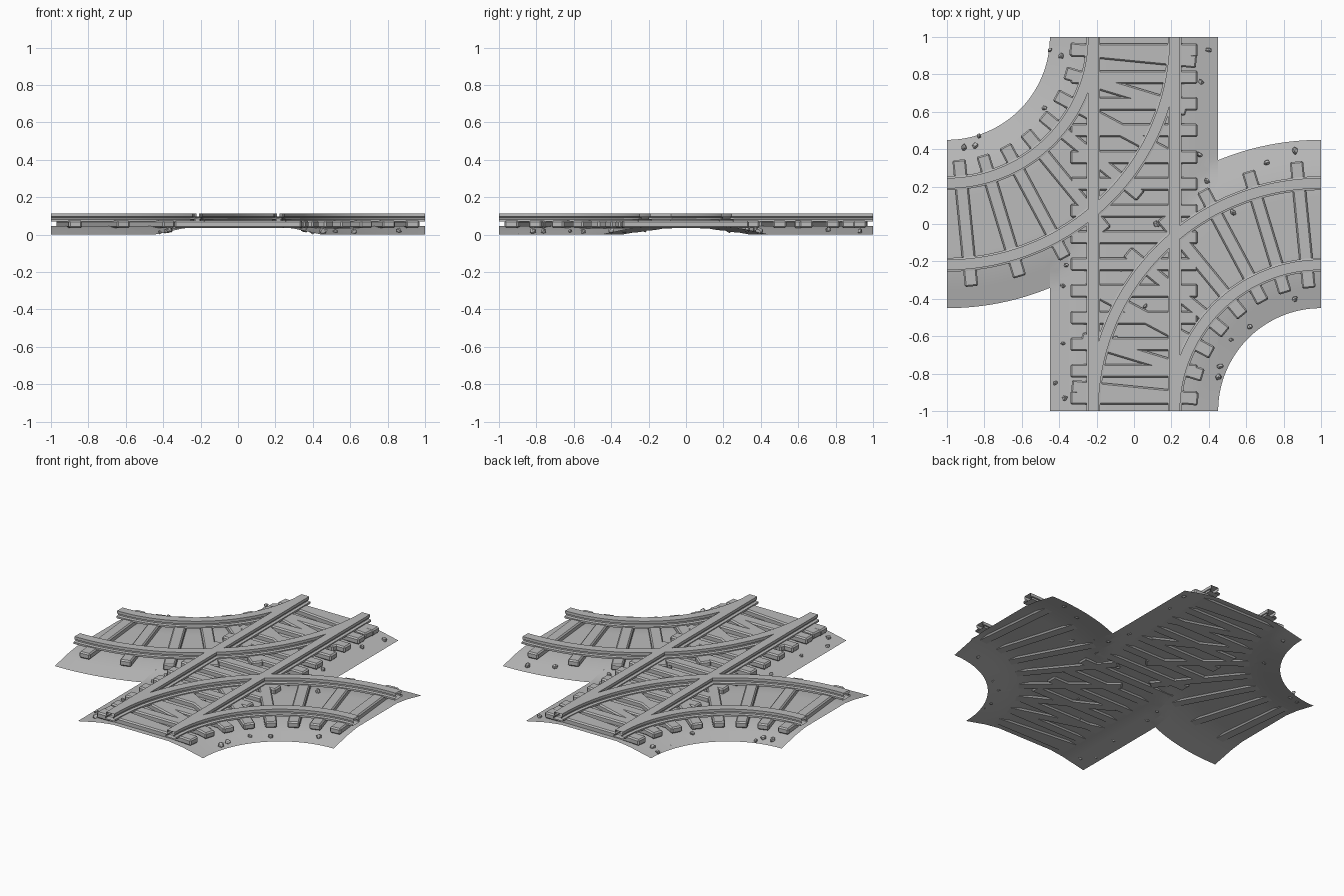
import bpy, bmesh, math, random
from mathutils import Matrix, Vector

if "Cube" in bpy.data.objects:
    bpy.data.objects.remove(bpy.data.objects["Cube"], do_unlink=True)
random.seed(4)

grey = bpy.data.materials.new("stone grey")
grey.use_nodes = True
GREY = (0.5, 0.5, 0.5, 1)
grey.diffuse_color = GREY
grey.node_tree.nodes["Principled BSDF"].inputs["Base Color"].default_value = GREY

GAUGE = 0.218


# Track layouts: t runs along the track, d is the offset from its centre line
def straight(t, d):
    return Vector((d, 2 * t - 1, 0))


def left_curve(t, d):
    a = t * math.pi / 2
    return Vector((-1 + (1 + d) * math.sin(a), 1 - (1 + d) * math.cos(a), 0))


def right_curve(t, d):
    return -left_curve(t, d)


TRACKS = {"straight": straight, "left_curve": left_curve, "right_curve": right_curve}


# Height of the ballast, the highest of the three embankments
def ballast_height(x, y):
    d = min(abs(x), abs(math.hypot(x + 1, y - 1) - 1), abs(math.hypot(x - 1, y + 1) - 1))
    if d > 0.3:
        return max(0, (0.45 - d) / 0.15 * 0.032)
    return 0.032 + min(1, (0.3 - d) / 0.1) * 0.013


def finish(name, bm, smooth=True):
    mesh = bpy.data.meshes.new(name)
    bm.to_mesh(mesh)
    bm.free()
    mesh.materials.append(grey)
    obj = bpy.data.objects.new(name, mesh)
    bpy.context.collection.objects.link(obj)
    if smooth:
        bpy.ops.object.select_all(action="DESELECT")
        obj.select_set(True)
        bpy.context.view_layer.objects.active = obj
        bpy.ops.object.shade_smooth_by_angle(angle=math.radians(8))
    return obj


# Sweep a cross-section of (offset, height) points along a track
def sweep(bm, place, section, steps, closed):
    rows = []
    for i in range(steps + 1):
        rows.append([bm.verts.new(place(i / steps, d) + Vector((0, 0, z))) for d, z in section])
    n = len(section)
    for a, b in zip(rows, rows[1:]):
        for j in range(n if closed else n - 1):
            k = (j + 1) % n
            bm.faces.new((a[j], a[k], b[k], b[j]))


# Ballast beds
for label, place in TRACKS.items():
    bm = bmesh.new()
    sweep(bm, place, [(i * 0.05, 0) for i in range(-9, 10)], 48, False)
    if place is not straight:
        side = -1 if place is left_curve else 1
        geom = bm.verts[:] + bm.edges[:] + bm.faces[:]
        bmesh.ops.bisect_plane(bm, geom=geom, plane_co=(side * 0.45, 0, 0),
                               plane_no=(-side, 0, 0), clear_outer=True)
    for v in bm.verts:
        v.co.z = ballast_height(v.co.x, v.co.y)
    bmesh.ops.recalc_face_normals(bm, faces=bm.faces[:])
    bm.normal_update()
    if sum(f.normal.z for f in bm.faces) < 0:
        bmesh.ops.reverse_faces(bm, faces=bm.faces[:])
    finish(label + "_ballast", bm)

# Rails: foot, web and head, open at both ends
half = [(0.037, 0.07), (0.037, 0.082), (0.02, 0.085), (0.02, 0.093), (0.028, 0.096), (0.028, 0.114)]
profile = half + [(-d, z) for d, z in reversed(half)]
for label, place in TRACKS.items():
    bm = bmesh.new()
    for side in (-GAUGE, GAUGE):
        sweep(bm, place, [(side + d, z) for d, z in profile], 64, True)
    if place is not straight:
        # Remove the parts buried inside the straight rails
        buried = [f for f in bm.faces
                  if all(abs(abs(v.co.x) - GAUGE) < 0.02 for v in f.verts)]
        bmesh.ops.delete(bm, geom=buried, context="FACES")
    bmesh.ops.recalc_face_normals(bm, faces=bm.faces[:])
    finish(label + "_rails", bm)

# Sleepers
for label, place in TRACKS.items():
    bm = bmesh.new()
    count = 14 if place is straight else 8
    for i in range(count):
        t = (i + 0.5) / count
        mid = place(t, 0)
        across = place(t, 0.1) - mid
        pose = (Matrix.Translation(mid + Vector((0, 0, 0.056)))
                @ Matrix.Rotation(math.atan2(across.y, across.x), 4, "Z")
                @ Matrix.Diagonal((0.68, 0.072, 0.04, 1)))
        bmesh.ops.create_cube(bm, size=1, matrix=pose)
    bmesh.ops.bevel(bm, geom=bm.edges[:], offset=0.008, segments=1, affect="EDGES")
    finish(label + "_sleepers", bm, False)

# Loose stones
spots = [(-.45, .93), (-.39, .9), (.36, .76), (.4, .93), (-.48, .62), (-.83, .47), (-.85, .42),
         (-.91, .41), (.35, .37), (.39, .23), (.71, .33), (.86, .39), (-.36, -.22), (-.38, -.33),
         (-.07, -.24), (.06, -.44), (-.13, .05), (.12, 0), (.53, .06), (-.38, -.64), (-.42, -.85),
         (-.37, -.93), (-.1, -.61), (.46, -.76), (.45, -.82), (.52, -.62), (.62, -.55), (.86, -.4)]
bm = bmesh.new()
for x, y in spots:
    size = random.uniform(0.013, 0.021)
    z = ballast_height(x, y) + size * 0.4
    pose = (Matrix.Translation((x, y, max(z, size)))
            @ Matrix.Rotation(random.uniform(0, 6), 4, "Z")
            @ Matrix.Diagonal((size, size * 0.8, size * 0.9, 1)))
    stone = bmesh.ops.create_icosphere(bm, subdivisions=1, radius=1, matrix=pose)
    for v in stone["verts"]:
        v.co.x += random.uniform(-0.2, 0.2) * size
        v.co.y += random.uniform(-0.2, 0.2) * size
finish("loose_stones", bm, False)
